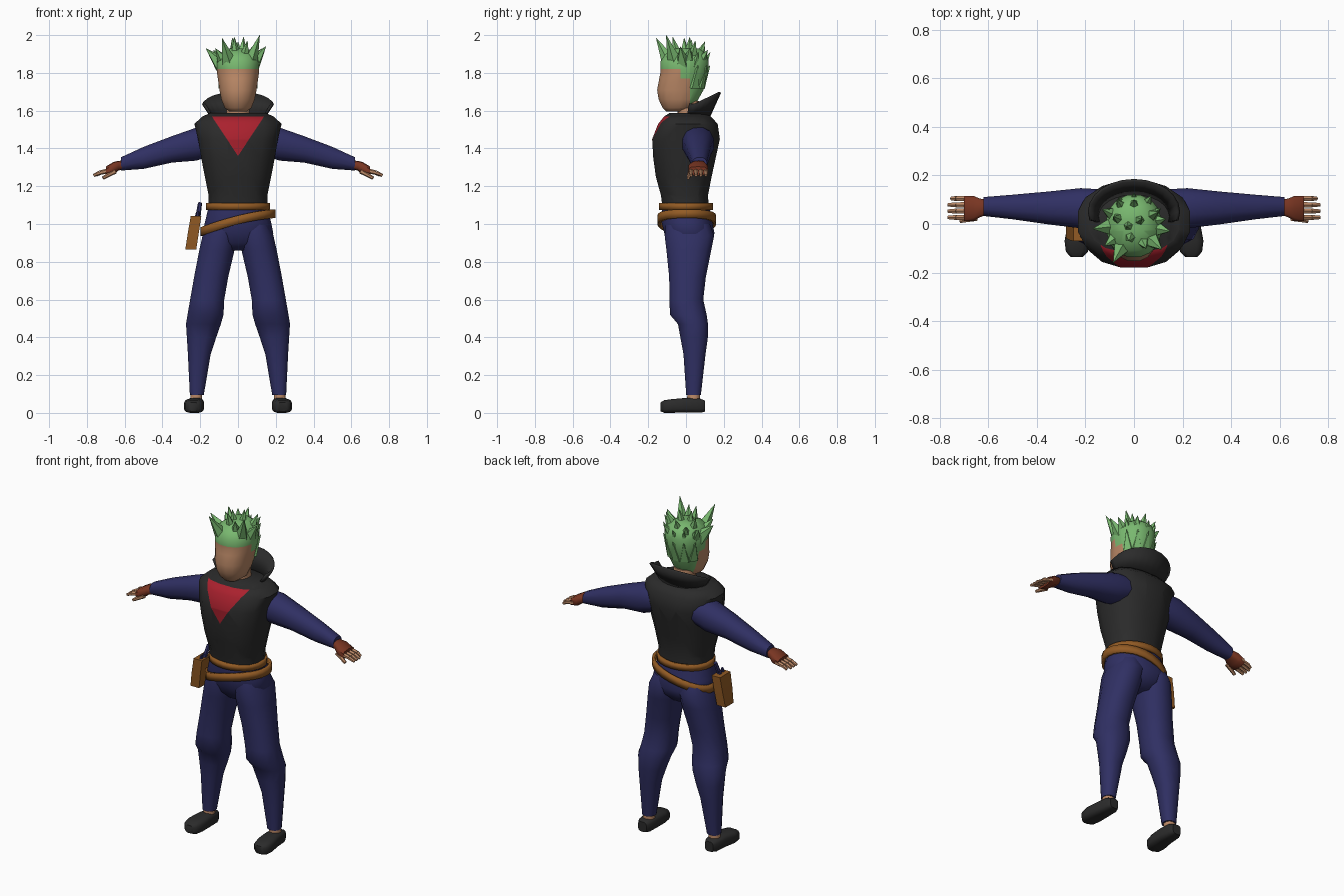
import bpy
import bmesh
from math import cos, sin, pi, radians, copysign
from mathutils import Vector

if "Cube" in bpy.data.objects:
    bpy.data.objects.remove(bpy.data.objects["Cube"])


def make_material(name, red, green, blue):
    mat = bpy.data.materials.new(name)
    mat.use_nodes = True
    colour = (red, green, blue, 1)
    mat.diffuse_color = colour
    bsdf = mat.node_tree.nodes["Principled BSDF"]
    bsdf.inputs["Base Color"].default_value = colour
    bsdf.inputs["Roughness"].default_value = 0.8
    return mat


SKIN = make_material("skin", .50, .25, .135)
GREEN = make_material("hair green", .19, .48, .16)
NAVY = make_material("navy cloth", .029, .029, .125)
BLACK = make_material("black cloth", .024, .024, .024)
RED = make_material("red shirt", .40, .015, .027)
LEATHER = make_material("tan leather", .29, .105, .018)
GLOVE = make_material("red brown glove", .19, .036, .016)


def finish(name, bm, materials, mirror=False, thickness=0, angle=50):
    """Turn a bmesh into a smooth shaded object."""
    bmesh.ops.recalc_face_normals(bm, faces=bm.faces)
    mesh = bpy.data.meshes.new(name)
    bm.to_mesh(mesh)
    bm.free()
    for mat in materials:
        mesh.materials.append(mat)
    mesh.shade_smooth()
    mesh.set_sharp_from_angle(angle=radians(angle))
    obj = bpy.data.objects.new(name, mesh)
    bpy.context.collection.objects.link(obj)
    if thickness:
        solid = obj.modifiers.new("thickness", 'SOLIDIFY')
        solid.thickness = thickness
        solid.offset = 0
    if mirror:
        obj.modifiers.new("mirror", 'MIRROR')
    return obj


def power(value, exponent):
    return copysign(abs(value) ** exponent, value)


def loft(rings, axis='z', sides=14, square=2.3):
    """Skin rings of (position on axis, centre u, centre v, radius u, radius v)."""
    bm = bmesh.new()
    loops = []
    for pos, cu, cv, ru, rv in rings:
        loop = []
        for i in range(sides):
            t = 2 * pi * (i + .5) / sides
            u = cu + ru * power(cos(t), 2 / square)
            v = cv + rv * power(sin(t), 2 / square)
            place = {'x': (pos, u, v), 'y': (u, pos, v), 'z': (u, v, pos)}[axis]
            loop.append(bm.verts.new(place))
        loops.append(loop)
    for low, high in zip(loops, loops[1:]):
        for i in range(sides):
            j = (i + 1) % sides
            bm.faces.new((low[i], low[j], high[j], high[i]))
    bm.faces.new(loops[0])
    bm.faces.new(loops[-1])
    return bm


def rod(bm, start, end, r1, r2, sides=6):
    """Add a tapered rod between two points."""
    start, end = Vector(start), Vector(end)
    span = end - start
    matrix = span.to_track_quat('Z', 'Y').to_matrix().to_4x4()
    matrix.translation = (start + end) / 2
    bmesh.ops.create_cone(bm, cap_ends=True, segments=sides, radius1=r1,
                          radius2=r2, depth=span.length, matrix=matrix)


def cut(bm, point, normal):
    geom = bm.verts[:] + bm.edges[:] + bm.faces[:]
    bmesh.ops.bisect_plane(bm, geom=geom, plane_co=point, plane_no=normal)


def strip(lower, upper):
    """Ribbon between two rows of points."""
    bm = bmesh.new()
    rows = [[bm.verts.new(p) for p in row] for row in (lower, upper)]
    for i in range(len(lower) - 1):
        bm.faces.new((rows[0][i], rows[0][i + 1], rows[1][i + 1], rows[1][i]))
    bmesh.ops.remove_doubles(bm, verts=bm.verts, dist=.0001)
    return bm


# Vest with the shirt showing in a V at the chest
vest = loft([(1.07, 0, 0, .158, .125), (1.15, 0, -.008, .158, .126),
             (1.25, 0, -.012, .178, .15), (1.35, 0, -.008, .198, .168),
             (1.45, 0, 0, .215, .182), (1.53, 0, .01, .235, .16),
             (1.57, 0, .008, .19, .125), (1.587, 0, .01, .15, .10)],
            sides=16, square=2.4)
APEX, SLOPE = 1.36, .66
for side in (-1, 1):
    cut(vest, (0, 0, APEX), (side, 0, -SLOPE))
cut(vest, (0, 0, 1.57), (0, 0, 1))
for face in vest.faces:
    c = face.calc_center_median()
    face.material_index = int(c.y < -.03 and c.z < 1.57 and abs(c.x) < SLOPE * (c.z - APEX))
finish("vest", vest, [BLACK, RED])

# Flared collar standing around the back of the neck
low, high = [], []
for i in range(15):
    t = radians(-15 + 210 * i / 14)
    lift = max(sin(t), 0)
    low.append((.145 * cos(t), .03 + .095 * sin(t), 1.575))
    high.append((.185 * cos(t), .05 + .13 * sin(t), 1.635 + .062 * lift))
finish("collar", strip(low, high), [BLACK], thickness=.012)

# Neck and head; hair is the region above the brow and behind the ears
finish("neck", loft([(1.55, 0, .02, .065, .06), (1.65, 0, .01, .06, .06)]), [SKIN])
head = loft([(1.595, 0, -.06, .045, .045), (1.615, 0, -.04, .072, .085),
             (1.66, 0, -.04, .09, .107), (1.71, 0, -.03, .10, .125),
             (1.80, 0, -.01, .113, .128), (1.86, 0, -.008, .115, .13),
             (1.90, 0, 0, .095, .11), (1.93, 0, .01, .05, .06)], sides=16, square=2.2)
for height in (1.82, 1.77):
    cut(head, (0, 0, height), (0, 0, 1))
for depth in (.022, -.03):
    cut(head, (0, depth, 0), (0, 1, 0))
for face in head.faces:
    c = face.calc_center_median()
    hairy = c.z > 1.82 or c.y > .022 or (c.z > 1.77 and c.y > -.03)
    face.material_index = int(hairy)
finish("head", head, [SKIN, GREEN])

# Hair spikes: crown tufts, then locks lying against the back of the head
spikes = bmesh.new()
tips = [(-.17, -.02, 1.93), (-.085, -.158, 1.985), (.115, -.105, 2.0), (.148, -.03, 1.94),
        (-.02, -.07, 1.99), (.05, -.10, 1.97), (.03, .02, 1.99), (-.085, .03, 1.975),
        (.10, .05, 1.97), (0, .10, 1.965), (-.07, .10, 1.94), (.07, .115, 1.92),
        (-.12, -.09, 1.93), (-.13, .06, 1.92), (.13, .02, 1.93), (-.03, -.01, 1.985)]
for x, y, z in tips:
    rod(spikes, (x * .5, y * .5, 1.84), (x, y, z), .047, .001, 5)
for row in range(2):
    for i in range(5):
        t = radians(30 + 30 * i)
        base = 1.73 + .07 * row
        rod(spikes, (.075 * cos(t), .07 * sin(t), base),
            (.125 * cos(t), .128 * sin(t), base + .11), .04, .001, 5)
finish("hair_spikes", spikes, [GREEN], angle=30)

# Sleeves, gloves and fingers
finish("sleeves", loft([(.13, .06, 1.44, .085, .075), (.22, .065, 1.423, .085, .09),
                        (.35, .066, 1.395, .07, .072), (.5, .07, 1.35, .052, .06),
                        (.62, .072, 1.318, .04, .036)], 'x', 12),
       [NAVY], mirror=True)
finish("gloves", loft([(.60, .07, 1.315, .03, .022), (.635, .066, 1.308, .04, .026),
                       (.66, .064, 1.295, .053, .033), (.70, .064, 1.28, .053, .024)],
                      'x', 10, 3), [GLOVE], mirror=True)
fingers = bmesh.new()
for i in range(4):
    y = .027 + .026 * i
    reach = .765 - .012 * (i == 3)
    rod(fingers, (.68, y, 1.283), (.73, y, 1.272), .0125, .012)
    rod(fingers, (.73, y, 1.272), (reach, y, 1.257), .012, .008)
rod(fingers, (.65, .025, 1.28), (.715, .012, 1.243), .014, .009)
finish("fingers", fingers, [SKIN], mirror=True)

# Trousers: hips and a mirrored leg
finish("hips", loft([(.86, 0, .02, .07, .075), (.90, 0, .02, .15, .115),
                     (.95, 0, .018, .19, .135), (1.01, 0, .005, .178, .137),
                     (1.09, 0, 0, .158, .127)], sides=16), [NAVY])
finish("legs", loft([(.095, .218, .04, .038, .04), (.31, .205, .045, .062, .06),
                     (.40, .193, .043, .08, .075), (.47, .183, .037, .095, .082),
                     (.52, .172, .012, .098, .10), (.60, .163, .002, .093, .092),
                     (.72, .142, .008, .093, .10), (.86, .112, .015, .096, .122),
                     (.94, .095, .018, .095, .135), (1.0, .085, .01, .08, .12)],
                    sides=12), [NAVY], mirror=True)

# Ankles and shoes
finish("ankles", loft([(.05, .222, .04, .034, .034), (.11, .22, .04, .031, .033)],
                      sides=10), [SKIN], mirror=True)
finish("shoes", loft([(.10, .225, .036, .028, .03), (.075, .225, .038, .042, .038),
                      (0, .227, .04, .047, .04), (-.07, .233, .037, .054, .037),
                      (-.115, .235, .034, .046, .034), (-.135, .235, .032, .026, .024)],
                     'y', 12, 3.5), [BLACK], mirror=True)


# Waist belt and the slanted gun belt
def belt(name, rx, ry, cy, tall, height):
    low, high = [], []
    for i in range(25):
        t = 2 * pi * i / 24
        x, y = rx * cos(t), cy + ry * sin(t)
        low.append((x, y, height(x) - tall / 2))
        high.append((x, y, height(x) + tall / 2))
    finish(name, strip(low, high), [LEATHER], thickness=.016)


belt("waist_belt", .162, .135, 0, .036, lambda x: 1.093)
belt("gun_belt", .19, .148, .004, .046, lambda x: 1.022 + .25 * x - .4 * x * x)

# Holster with the grip standing out of it
finish("holster", loft([(.865, -.25, -.02, .03, .04), (.95, -.237, -.02, .03, .048),
                        (1.043, -.222, -.02, .029, .052)], sides=4, square=20), [LEATHER])
gun = bmesh.new()
rod(gun, (-.222, -.02, 1.0), (-.21, -.015, 1.06), .016, .014)
rod(gun, (-.21, -.015, 1.05), (-.201, .005, 1.112), .013, .011)
rod(gun, (-.215, -.05, 1.03), (-.212, -.045, 1.065), .01, .008)
finish("gun_grip", gun, [NAVY])
